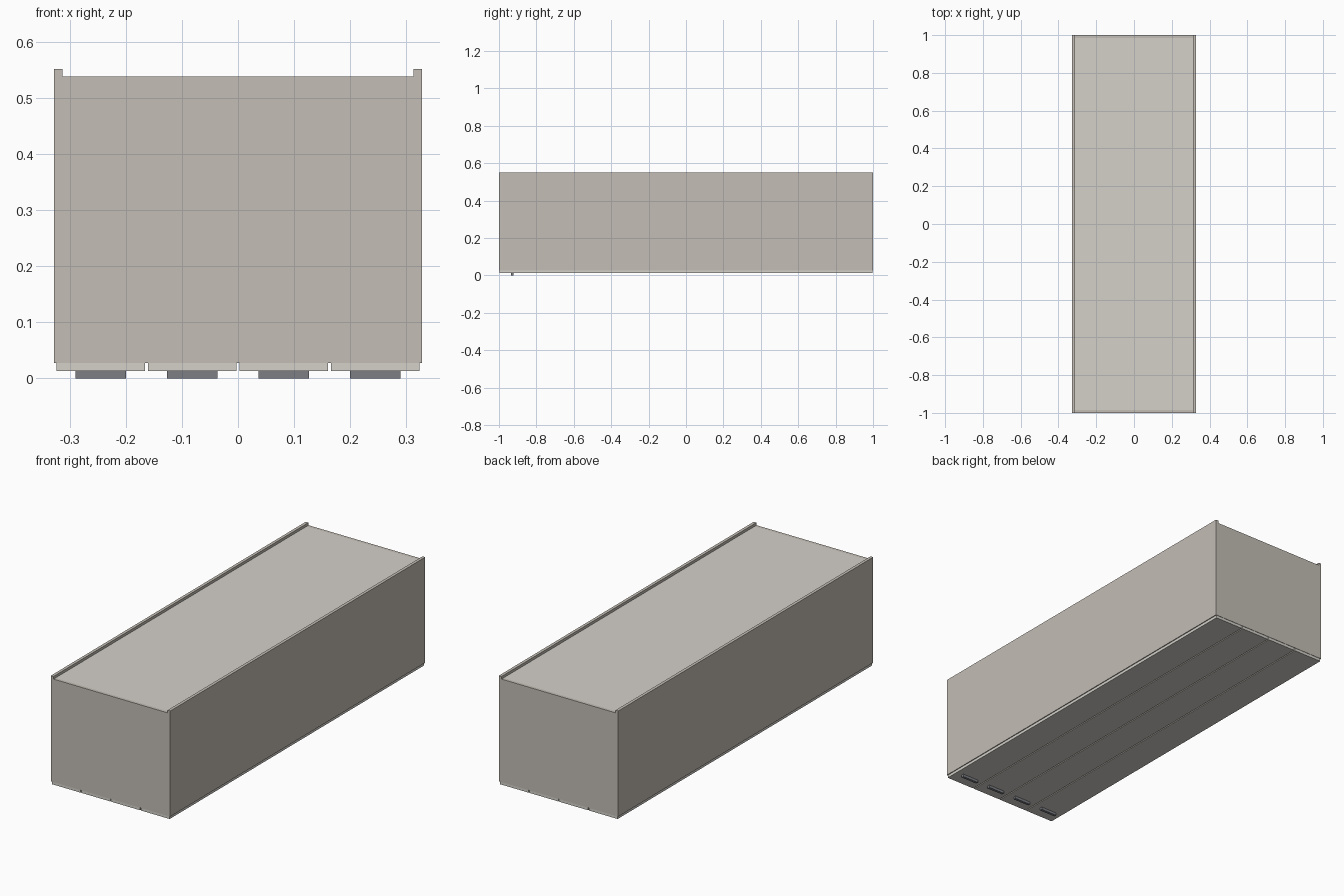
import bpy, bmesh

if "Cube" in bpy.data.objects:
    bpy.data.objects.remove(bpy.data.objects["Cube"])


def material(name, rgb):
    m = bpy.data.materials.new(name)
    m.diffuse_color = (*rgb, 1)
    m.use_nodes = True
    m.node_tree.nodes["Principled BSDF"].inputs["Base Color"].default_value = m.diffuse_color
    return m


BODY = material("beige_board", (0.55, 0.51, 0.46))
PALE = material("pale_board", (0.66, 0.64, 0.59))
METAL = material("grey_metal", (0.2, 0.21, 0.23))


def box(name, lo, hi, mat):
    bm = bmesh.new()
    bmesh.ops.create_cube(bm, size=1)
    for v in bm.verts:
        v.co = [a if c < 0 else b for c, a, b in zip(v.co, lo, hi)]
    mesh = bpy.data.meshes.new(name)
    bm.to_mesh(mesh)
    bm.free()
    mesh.materials.append(mat)
    obj = bpy.data.objects.new(name, mesh)
    bpy.context.collection.objects.link(obj)
    return obj


W, T = 0.328, 0.015            # half width, board thickness
Z0, ZB, Z1 = 0.027, 0.538, 0.551   # carcass opening, back panel, side tops

# Carcass: side boards standing proud of the recessed back, and end boards
for side, x in (("left", -W), ("right", W - T)):
    box(side + "_side_board", (x, -1, Z0), (x + T, 1, Z1), BODY)
for end, y in (("lower", -1), ("upper", 1 - T)):
    box(end + "_end_board", (-W + T, y, Z0), (W - T, y + T, ZB), BODY)
box("back_panel", (-W + T, -1 + T, ZB - T), (W - T, 1 - T, ZB), PALE)

# Four long door fronts facing down, each with a bar handle near one end
for i in range(4):
    x = (i - 1.5) * 0.163
    box(f"door_{i + 1}", (x - 0.079, -0.998, 0.013), (x + 0.079, 0.998, Z0), PALE)
    box(f"handle_{i + 1}", (x - 0.045, -0.936, 0), (x + 0.045, -0.923, 0.013), METAL)
